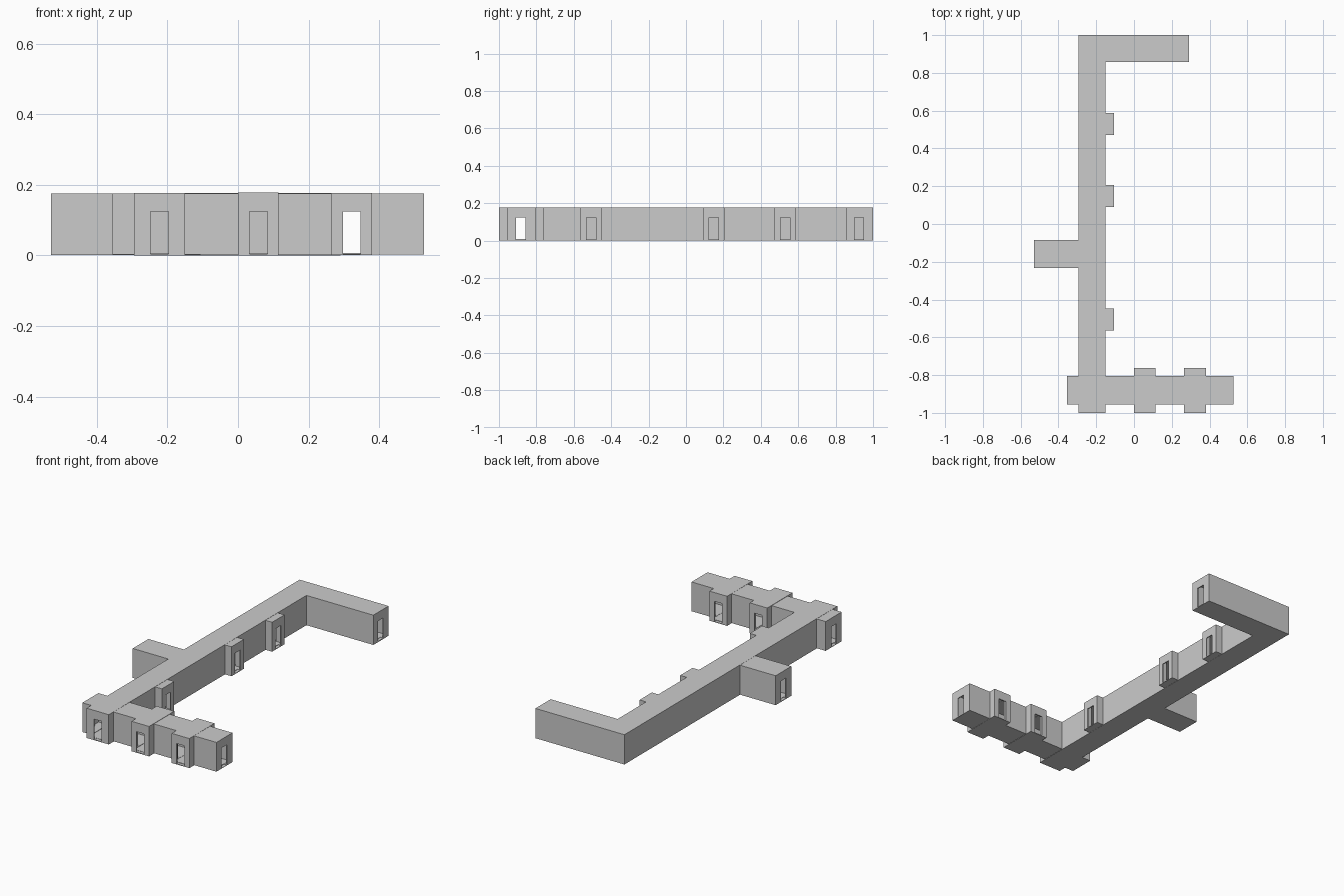
import bpy

if "Cube" in bpy.data.objects:
    bpy.data.objects.remove(bpy.data.objects["Cube"])

WALL = 0.006      # wall thickness
DOOR_W, DOOR_H = 0.05, 0.125


def box(name, x0, x1, y0, y1, z0, z1):
    v = [(x, y, z) for x in (x0, x1) for y in (y0, y1) for z in (z0, z1)]
    f = [(0, 1, 3, 2), (4, 6, 7, 5), (0, 4, 5, 1),
         (2, 3, 7, 6), (0, 2, 6, 4), (1, 5, 7, 3)]
    me = bpy.data.meshes.new(name)
    me.from_pydata(v, [], f)
    ob = bpy.data.objects.new(name, me)
    bpy.context.collection.objects.link(ob)
    return ob


def boolean(target, tool, op):
    mod = target.modifiers.new("cut", 'BOOLEAN')
    mod.operation, mod.solver, mod.object = op, 'EXACT', tool
    bpy.context.view_layer.objects.active = target
    bpy.ops.object.modifier_apply(modifier=mod.name)
    bpy.data.objects.remove(tool)


# Passages: x0, x1, y0, y1, z0, z1
spine = (-0.295, -0.15, -1.0, 1.0, 0.0, 0.177)
passages = [
    spine,
    (-0.25, 0.29, 0.857, 1.0, 0.0, 0.177),           # north arm
    (-0.53, -0.22, -0.232, -0.085, 0.001, 0.176),    # west arm
    (-0.355, 0.527, -0.955, -0.805, 0.002, 0.176),   # south hall
]
# Cross passages through the south hall
passages.append((0.0, 0.115, -1.0, -0.763, 0.0, 0.178))
passages.append((0.264, 0.38, -1.0, -0.763, 0.001, 0.177))
# Door bays on the east side of the spine
bay_y = (0.53, 0.148, -0.506)
for y in bay_y:
    passages.append((-0.22, -0.106, y - 0.058, y + 0.058, 0.001, 0.176))

# Doorways: centre x, centre y, axis of travel
doors = [(0.29, 0.925, 'x'), (-0.53, -0.1585, 'x'),
         (-0.355, -0.883, 'x'), (0.527, -0.883, 'x'), (-0.2225, -1.0, 'y')]
doors += [(x, y, 'y') for x in (0.058, 0.322) for y in (-1.0, -0.763)]
doors += [(-0.106, y, 'x') for y in bay_y]

# Outer shell
shell = box("corridor_shell", *spine)
for p in passages[1:]:
    boolean(shell, box("passage", *p), 'UNION')

# Hollow interior
for x0, x1, y0, y1, z0, z1 in passages:
    boolean(shell, box("void", x0 + WALL, x1 - WALL, y0 + WALL, y1 - WALL,
                       z0 + WALL, z1 - WALL), 'DIFFERENCE')

# Door openings
for x, y, axis in doors:
    hx, hy = (0.018, DOOR_W / 2) if axis == 'x' else (DOOR_W / 2, 0.018)
    boolean(shell, box("doorway", x - hx, x + hx, y - hy, y + hy,
                       0.0045, DOOR_H), 'DIFFERENCE')
